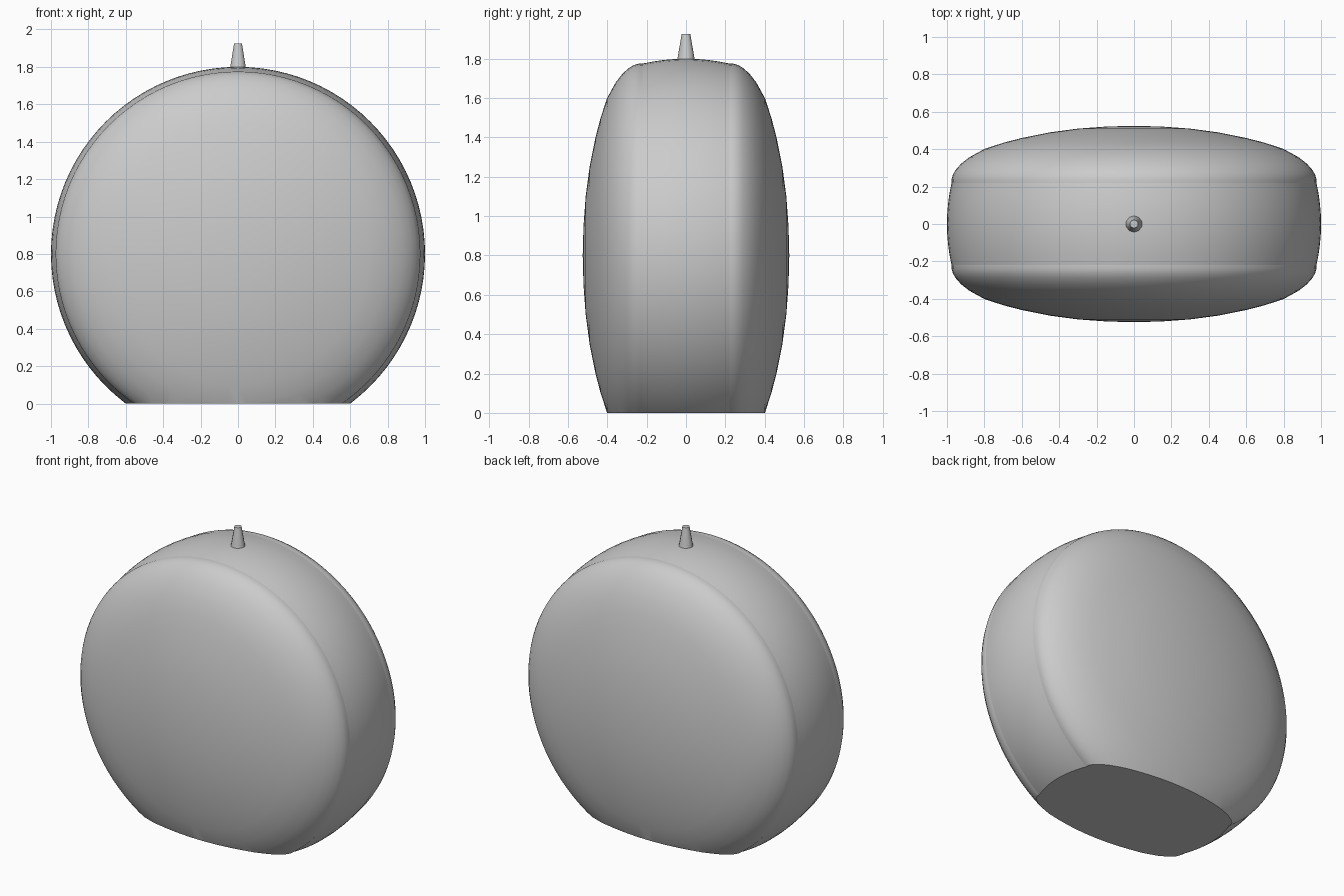
import bpy, bmesh, math
from mathutils import Vector

if "Cube" in bpy.data.objects:
    bpy.data.objects.remove(bpy.data.objects["Cube"])

CZ = 0.8      # height of the disc centre
SEAM = 0.22   # half width of the spherical rim band
SEG = 96


def finish(bm, name, angle):
    bmesh.ops.recalc_face_normals(bm, faces=bm.faces)
    me = bpy.data.meshes.new(name)
    bm.to_mesh(me)
    bm.free()
    ob = bpy.data.objects.new(name, me)
    bpy.context.collection.objects.link(ob)
    bpy.ops.object.select_all(action='DESELECT')
    ob.select_set(True)
    bpy.context.view_layer.objects.active = ob
    bpy.ops.object.shade_smooth_by_angle(angle=math.radians(angle))
    return ob


# Half profile (radius, y): spherical rim, then rounded shoulder and domed face
half = [(math.sqrt(1 - y * y), y) for y in (0.0, 0.055, 0.11, 0.165, SEAM)]
half += [(0.975, 0.24), (0.968, 0.265), (0.953, 0.29), (0.925, 0.322),
         (0.88, 0.357), (0.8, 0.401), (0.7, 0.434), (0.6, 0.46), (0.45, 0.49),
         (0.3, 0.51), (0.15, 0.521), (0.0, 0.525)]
profile = [(r, -y) for r, y in reversed(half[1:])] + half

# Body: profile turned around the y axis
bm = bmesh.new()
verts = [bm.verts.new((r, y, CZ)) for r, y in profile]
edges = [bm.edges.new(p) for p in zip(verts, verts[1:])]
bmesh.ops.spin(bm, geom=verts + edges, cent=(0, 0, CZ), axis=(0, 1, 0),
               angle=math.tau, steps=SEG, use_duplicate=False)
bmesh.ops.remove_doubles(bm, verts=bm.verts, dist=1e-5)

# Crisp seams between rim and faces
for e in bm.edges:
    if all(abs(abs(v.co.y) - SEAM) < 1e-4 for v in e.verts) \
            and (e.verts[0].co - e.verts[1].co).length < 0.2:
        e.smooth = False

# Flat base
cut = bmesh.ops.bisect_plane(bm, geom=bm.verts[:] + bm.edges[:] + bm.faces[:],
                             plane_co=(0, 0, 0), plane_no=(0, 0, 1), clear_inner=True)
rim = [g for g in cut['geom_cut'] if isinstance(g, bmesh.types.BMEdge)]
bmesh.ops.contextual_create(bm, geom=rim)
finish(bm, "body", 30)

# Small tapered knob on top
bm = bmesh.new()
bmesh.ops.create_cone(bm, cap_ends=True, cap_tris=True, segments=10,
                      radius1=0.047, radius2=0.022, depth=0.145)
bmesh.ops.translate(bm, verts=bm.verts, vec=Vector((0, 0, 1.8525)))
finish(bm, "top_knob", 60)
